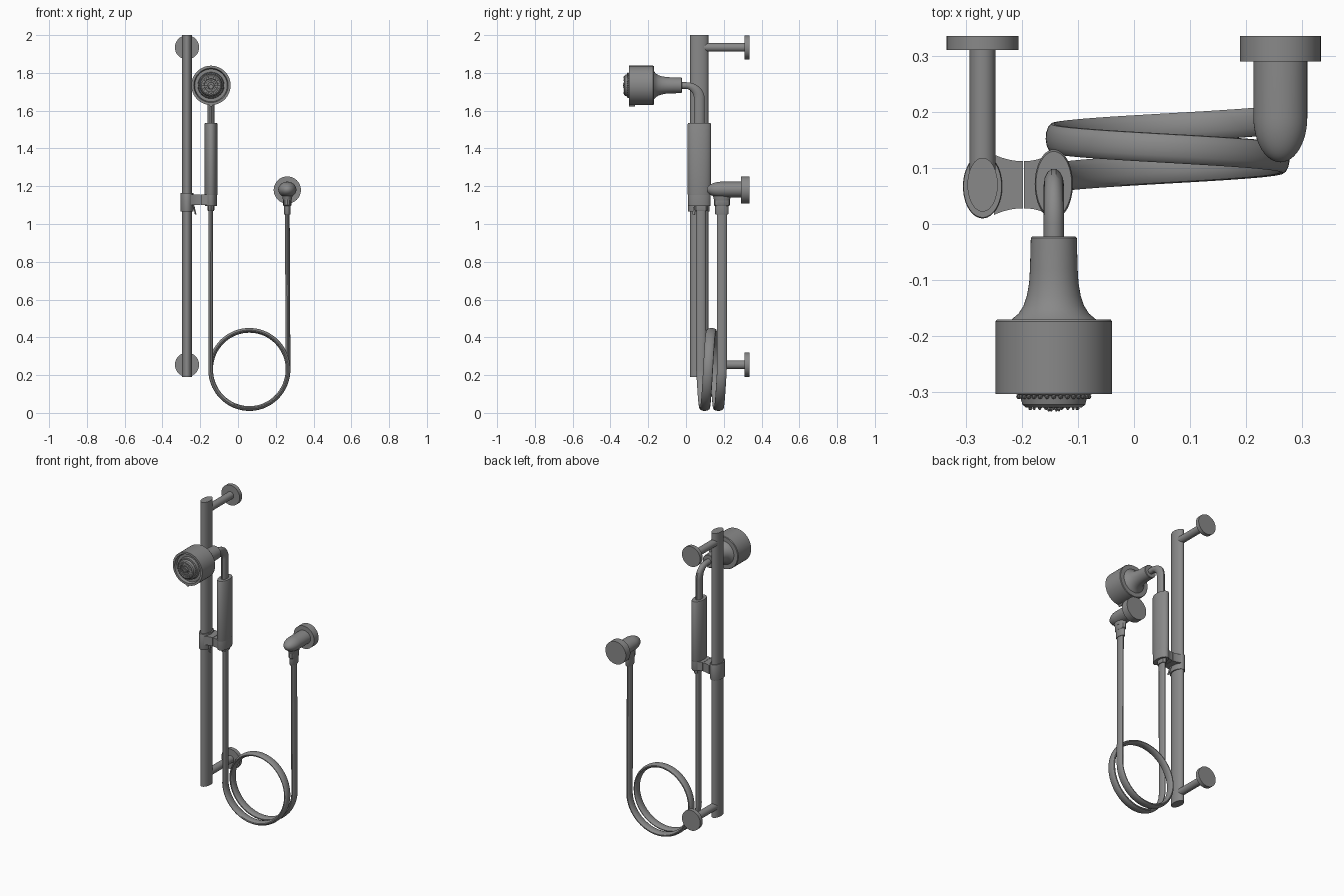
import bpy, bmesh, math
from mathutils import Vector

if "Cube" in bpy.data.objects:
    bpy.data.objects.remove(bpy.data.objects["Cube"])

metal = bpy.data.materials.new("brushed grey metal")
metal.diffuse_color = (0.25, 0.25, 0.25, 1)
metal.use_nodes = True
metal.node_tree.nodes["Principled BSDF"].inputs["Base Color"].default_value = metal.diffuse_color


def finish(ob, angle=35):
    ob.data.materials.append(metal)
    bpy.ops.object.select_all(action='DESELECT')
    ob.select_set(True)
    bpy.context.view_layer.objects.active = ob
    bpy.ops.object.shade_smooth_by_angle(angle=math.radians(angle))
    return ob


def from_bmesh(name, bm):
    bmesh.ops.recalc_face_normals(bm, faces=bm.faces)
    me = bpy.data.meshes.new(name)
    bm.to_mesh(me)
    bm.free()
    ob = bpy.data.objects.new(name, me)
    bpy.context.collection.objects.link(ob)
    return finish(ob)


def lathe(name, profile, centre, axis='z', su=1, sv=1, n=48):
    """Closed turned part: profile of (radius, position along axis)."""
    bm = bmesh.new()
    cx, cy, cz = centre
    rings = []
    for r, h in profile:
        ring = []
        for i in range(n):
            a = 2 * math.pi * i / n
            u, v = r * su * math.cos(a), r * sv * math.sin(a)
            p = (cx + u, cy + v, cz + h) if axis == 'z' else (cx + u, cy + h, cz + v)
            ring.append(bm.verts.new(p))
        rings.append(ring)
    for a, b in zip(rings, rings[1:]):
        for i in range(n):
            j = (i + 1) % n
            bm.faces.new((a[i], a[j], b[j], b[i]))
    bm.faces.new(rings[0])
    bm.faces.new(rings[-1])
    return from_bmesh(name, bm)


def tube(name, pts, r, ystretch):
    """Round tube along a path, stretched in depth like the rest of the fitting."""
    cu = bpy.data.curves.new(name, 'CURVE')
    cu.dimensions = '3D'
    cu.bevel_depth, cu.bevel_resolution, cu.use_fill_caps = r, 5, True
    sp = cu.splines.new('POLY')
    sp.points.add(len(pts) - 1)
    for q, p in zip(sp.points, pts):
        q.co = (p[0], p[1] / ystretch, p[2], 1)
    ob = bpy.data.objects.new(name, cu)
    bpy.context.collection.objects.link(ob)
    ob.scale.y = ystretch
    bpy.ops.object.select_all(action='DESELECT')
    ob.select_set(True)
    bpy.context.view_layer.objects.active = ob
    bpy.ops.object.convert(target='MESH')
    bpy.ops.object.transform_apply(location=False, rotation=False, scale=True)
    return finish(bpy.context.object)


BX, HX, OX, CY = -0.27, -0.143, 0.261, 0.07   # bar, handle, outlet x; common depth

# slide bar with two wall posts
lathe("slide_bar", [(1, 0.19), (1, 2.0)], (BX, CY, 0), su=0.027, sv=0.048)
for tag, z in (("lower", 0.255), ("upper", 1.935)):
    lathe(tag + "_wall_post", [(0.023, 0.07), (0.023, 0.315)], (BX, 0, z), 'y', n=32)
    lathe(tag + "_wall_flange", [(0.064, 0.31), (0.064, 0.335)], (BX, 0, z), 'y')

# sliding clamp, waisted bridge and handle holder
lathe("bar_clamp", [(0.97, 1.065), (1, 1.07), (1, 1.16), (0.97, 1.165)],
      (BX, CY - 0.003, 0), su=0.035, sv=0.057)
lathe("handle_holder", [(0.97, 1.095), (1, 1.1), (1, 1.16)], (HX, CY + 0.001, 0), su=0.033, sv=0.06)


def bridge(name, x0, x1, flare0, flare1):
    bm = bmesh.new()
    top, n = [], 8
    for s in (1, -1):
        for i in range(n + 1):
            t = i / n if s == 1 else 1 - i / n
            half = 0.042 + flare0 * (1 - t) ** 2 + flare1 * t ** 2
            top.append((x0 + (x1 - x0) * t, CY + s * half))
    f = bm.faces.new([bm.verts.new((x, y, 1.1)) for x, y in top])
    ext = bmesh.ops.extrude_face_region(bm, geom=[f])
    bmesh.ops.translate(bm, vec=(0, 0, 0.055),
                        verts=[v for v in ext['geom'] if isinstance(v, bmesh.types.BMVert)])
    from_bmesh(name, bm)


bridge("clamp_bridge", -0.25, -0.198, 0.012, 0)
bridge("holder_bridge", -0.196, -0.15, 0, 0.012)
tube("clamp_lever", [(-0.236, 0.05, 1.1), (-0.232, 0.045, 1.085), (-0.224, 0.04, 1.05)], 0.004, 1.7)

# hand grip and bent neck
lathe("hand_grip", [(0.95, 1.15), (1, 1.158), (1, 1.528), (0.94, 1.535)],
      (HX, CY + 0.001, 0), su=0.034, sv=0.062)
neck = [(HX, CY, 1.5)]
for i in range(17):
    a = math.pi / 2 * i / 16
    neck.append((HX, CY - 0.07 + 0.07 * math.cos(a), 1.665 + 0.068 * math.sin(a)))
neck.append((HX, -0.04, 1.733))
tube("bent_neck", neck, 0.018, 1.6)

# shower head: flared back, drum, recessed rim and raised spray face
HZ = 1.734
lathe("shower_head", [(0.038, -0.022), (0.041, -0.025), (0.0425, -0.08), (0.044, -0.105),
                      (0.048, -0.128), (0.054, -0.146), (0.063, -0.16), (0.075, -0.17),
                      (0.101, -0.17), (0.104, -0.174), (0.104, -0.303), (0.091, -0.303),
                      (0.086, -0.285), (0.07, -0.285), (0.068, -0.303), (0.06, -0.307),
                      (0.056, -0.322), (0.05, -0.327), (0.036, -0.327), (0.034, -0.322),
                      (0.018, -0.322), (0.016, -0.331), (0.003, -0.331)],
      (HX, 0, HZ), 'y', n=64)
bm = bmesh.new()
for count, r, y, size in ((32, 0.063, -0.308, 0.0045), (20, 0.043, -0.329, 0.003),
                          (14, 0.026, -0.326, 0.0035), (6, 0.009, -0.332, 0.0025)):
    for i in range(count):
        a = 2 * math.pi * i / count
        res = bmesh.ops.create_icosphere(bm, subdivisions=1, radius=size)
        bmesh.ops.translate(bm, verts=res['verts'],
                            vec=Vector((HX + r * math.cos(a), y, HZ + r * math.sin(a))))
from_bmesh("spray_nozzles", bm)
lathe("spray_selector_tab", [(0.008, -0.303), (0.008, -0.27)], (HX, 0, HZ - 0.105), 'y', n=16)

# hose: drop, one and a half coils, rise
hose = [(-0.144, 0.08, 1.08)]
for i in range(109):
    t = i / 108
    a = math.pi + 3 * math.pi * t
    hose.append((0.06 + 0.205 * math.cos(a), 0.08 + 0.11 * t, 0.23 + 0.207 * math.sin(a)))
hose.append((OX, 0.19, 1.08))
tube("hose", hose, 0.0125, 2.1)
lathe("grip_hose_nut", [(0.9, 1.07), (1, 1.075), (1, 1.1)], (HX, 0.08, 0), su=0.018, sv=0.037, n=8)

# wall outlet: flange, domed elbow, hose connector
OZ = 1.18
lathe("outlet_flange", [(0.072, 0.29), (0.072, 0.335)], (OX, 0, OZ), 'y')
dome = [(max(0.001, math.sin(a)), 0.19 - 0.08 * math.cos(a))
        for a in (math.pi / 2 * i / 12 for i in range(13))]
lathe("outlet_elbow", dome + [(1, 0.3)], (OX, 0, OZ + 0.002), 'y', su=0.048, sv=0.042)
lathe("outlet_spout", [(0.9, 1.125), (1, 1.135), (1.2, 1.17)], (OX, 0.19, 0), su=0.025, sv=0.044)
lathe("outlet_hose_nut", [(0.85, 1.095), (1, 1.1), (1, 1.13)], (OX, 0.19, 0), su=0.022, sv=0.043, n=12)
lathe("hose_ferrule", [(0.9, 1.05), (1, 1.055), (1, 1.1)], (OX, 0.19, 0), su=0.018, sv=0.036, n=24)
